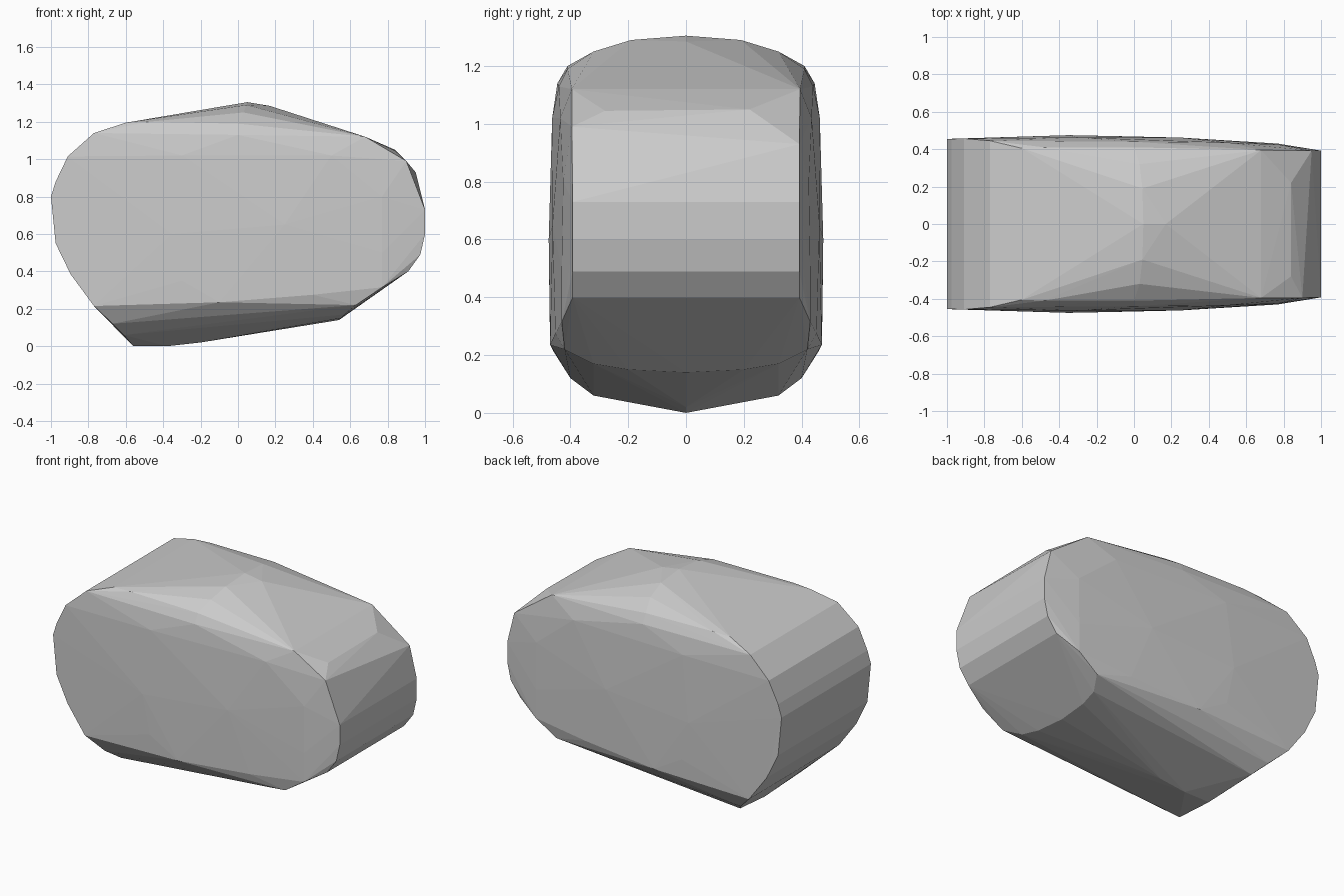
import bpy, bmesh

# Each row: x, half width, z (mirrored front to back)
left_end = [(-1, .455, .8), (-.975, .455, .88), (-.91, .457, 1.015), (-.77, .445, 1.14),
            (-.975, .455, .55), (-.895, .457, .385), (-.77, .46, .215)]
right_end = [(1, .392, .73), (1, .392, .6), (.975, .392, .49), (.91, .392, .4),
             (.77, .43, .315), (.77, .43, .5), (.77, .425, .8), (.68, .395, 1.12)]
crown = [(.05, 0, 1.305), (.045, .19, 1.29), (.17, 0, 1.285), (.03, .32, 1.25),
         (.0, .41, 1.19), (.0, .44, 1.13), (-.6, .405, 1.195), (-.48, .41, 1.2),
         (.5, .435, 1.02)]
base = [(-.56, 0, 0), (-.38, 0, 0), (-.2, 0, .02), (-.61, .32, .06), (-.67, .4, .12),
        (-.1, .47, .235), (.4, .452, .275), (.54, 0, .14), (.55, .2, .15),
        (.57, .32, .17), (.63, .42, .22)]
sides = [(-.35, .475, .6), (-.3, .472, .35), (-.3, .463, 1.02), (.25, .462, .65)]

points = [(x, s * y, z) for x, y, z in left_end + right_end + crown + base + sides
          for s in (-1, 1)]
# Uneven chips on the upper right corner
points += [(.84, .22, 1.05), (.84, -.28, 1.045), (.95, .392, .93), (.9, -.395, .99)]

# Faceted boulder
bm = bmesh.new()
for p in points:
    bm.verts.new(p)
bmesh.ops.remove_doubles(bm, verts=bm.verts, dist=.0005)
bmesh.ops.convex_hull(bm, input=bm.verts)
bmesh.ops.delete(bm, geom=[v for v in bm.verts if not v.link_faces], context='VERTS')
bmesh.ops.recalc_face_normals(bm, faces=bm.faces)
mesh = bpy.data.meshes.new("boulder")
bm.to_mesh(mesh)
bm.free()
bpy.context.collection.objects.link(bpy.data.objects.new("boulder", mesh))
